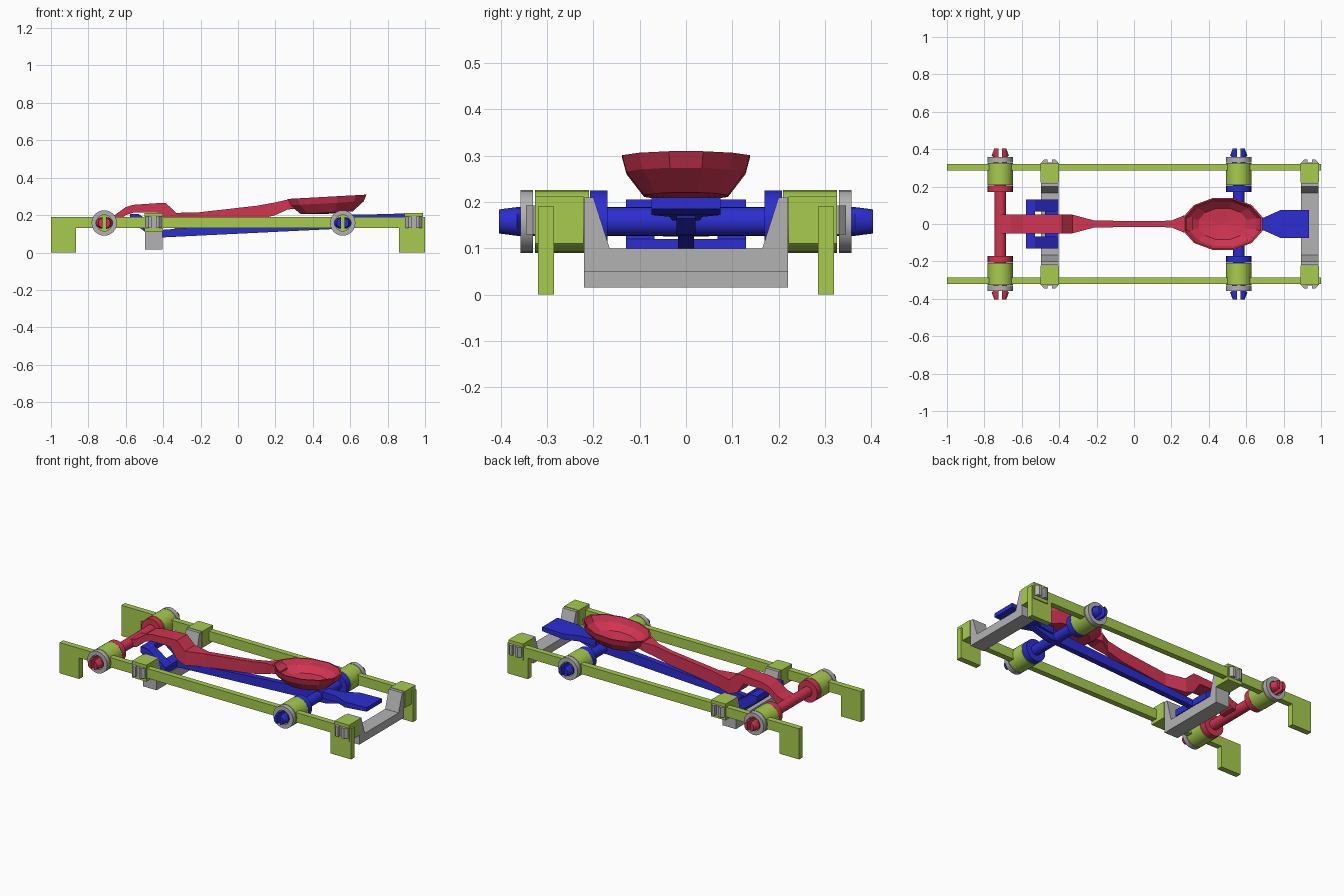
import bpy, bmesh, math

if "Cube" in bpy.data.objects:
    bpy.data.objects.remove(bpy.data.objects["Cube"])

def material(name, rgb):
    m = bpy.data.materials.new(name)
    m.diffuse_color = (*rgb, 1)
    m.use_nodes = True
    m.node_tree.nodes["Principled BSDF"].inputs["Base Color"].default_value = m.diffuse_color
    return m

GREEN = material("lime green", (0.39, 0.60, 0.075))
RED = material("crimson", (0.64, 0.035, 0.085))
BLUE = material("royal blue", (0.025, 0.027, 0.64))
GREY = material("light grey", (0.45, 0.45, 0.45))

def finish(name, bm, mat, smooth=False):
    bmesh.ops.recalc_face_normals(bm, faces=bm.faces)
    me = bpy.data.meshes.new(name)
    bm.to_mesh(me)
    bm.free()
    me.materials.append(mat)
    ob = bpy.data.objects.new(name, me)
    bpy.context.collection.objects.link(ob)
    if smooth:
        bpy.ops.object.select_all(action='DESELECT')
        ob.select_set(True)
        bpy.context.view_layer.objects.active = ob
        bpy.ops.object.shade_smooth_by_angle(angle=math.radians(35))
    return ob

def bridge(bm, a, b):
    n = len(a)
    for i in range(n):
        bm.faces.new((a[i], a[(i + 1) % n], b[(i + 1) % n], b[i]))

def extrude(name, pts, axis, t0, t1, mat):
    """Extrude a 2D outline along an axis."""
    place = {'x': lambda u, v, t: (t, u, v),
             'y': lambda u, v, t: (u, t, v),
             'z': lambda u, v, t: (u, v, t)}[axis]
    bm = bmesh.new()
    a, b = [[bm.verts.new(place(u, v, t)) for u, v in pts] for t in (t0, t1)]
    bridge(bm, a, b)
    bm.faces.new(a)
    bm.faces.new(b)
    return finish(name, bm, mat)

def box(name, x0, x1, y0, y1, z0, z1, mat):
    return extrude(name, [(x0, z0), (x1, z0), (x1, z1), (x0, z1)], 'y', y0, y1, mat)

def loft(name, stations, mat):
    """Rectangular beam along x from (x, top, bottom, half width) stations."""
    bm = bmesh.new()
    rings = [[bm.verts.new((x, y, z)) for y, z in ((-w, b), (w, b), (w, t), (-w, t))]
             for x, t, b, w in stations]
    for a, b in zip(rings, rings[1:]):
        bridge(bm, a, b)
    bm.faces.new(rings[0])
    bm.faces.new(rings[-1])
    return finish(name, bm, mat)

def lathe_y(name, x, z, profile, mat, n=24, closed=False):
    """Turn (radius, y) points about an axle parallel to y."""
    bm = bmesh.new()
    rings = [[bm.verts.new((x + r * math.cos(k * math.tau / n), y,
                            z + r * math.sin(k * math.tau / n))) for k in range(n)]
             for r, y in profile]
    for a, b in zip(rings, rings[1:]):
        bridge(bm, a, b)
    if closed:
        bridge(bm, rings[-1], rings[0])
    else:
        bm.faces.new(rings[0])
        bm.faces.new(rings[-1])
    return finish(name, bm, mat, True)

AXLE_Z = 0.158
AXLES = [("arm", -0.715, RED), ("lever", 0.56, BLUE)]
BARS = [("rear", -0.45, 0.015, 0.075), ("front", 0.94, 0.05, 0.10)]

# Side rails with feet
rail = [(-1, 0), (-0.865, 0), (-0.865, 0.13), (0.86, 0.13), (0.86, 0),
        (1, 0), (1, 0.19), (-1, 0.19)]
for s in (-1, 1):
    extrude("side_rail", rail, 'y', s * 0.285, s * 0.32, GREEN)

# Axles: shaft, collars, rail bosses, washers and split snap ends
for label, x, mat in AXLES:
    lathe_y(label + "_axle", x, AXLE_Z, [(0.031, -0.26), (0.031, 0.26)], mat)
    for s in (-1, 1):
        lathe_y(label + "_collar", x, AXLE_Z, [(0.067, s * 0.17), (0.067, s * 0.207)], mat)
        lathe_y(label + "_boss", x, AXLE_Z, [(0.068, s * 0.209), (0.068, s * 0.326)], GREEN)
        lathe_y(label + "_washer", x, AXLE_Z,
                [(0.043, s * 0.33), (0.068, s * 0.33), (0.068, s * 0.358), (0.043, s * 0.358)],
                GREY, closed=True)
        for h in (-1, 1):
            bm = bmesh.new()
            rings = []
            for y, rx, rz in ((0.25, 0.036, 0.031), (0.358, 0.036, 0.031),
                              (0.365, 0.046, 0.031), (0.404, 0.032, 0.026)):
                ang = [math.radians(-90 + 22.5 * k) for k in range(9)]
                rings.append([bm.verts.new((x + h * (0.01 + (rx - 0.01) * math.cos(a)),
                                            s * y, AXLE_Z + rz * math.sin(a))) for a in ang])
            for a, b in zip(rings, rings[1:]):
                bridge(bm, a, b)
            bm.faces.new(rings[0])
            bm.faces.new(rings[-1])
            finish(label + "_snap_end", bm, mat, True)

# U-shaped cross bars held in sockets by snap clips
for label, x, bottom, top in BARS:
    u = [(-0.22, bottom), (0.22, bottom), (0.22, 0.21), (0.20, 0.21), (0.165, top),
         (-0.165, top), (-0.20, 0.21), (-0.22, 0.21)]
    extrude(label + "_cross_bar", u, 'x', x - 0.046, x + 0.046, GREY)
    for s in (-1, 1):
        box(label + "_socket", x - 0.05, x + 0.05, s * 0.221, s * 0.326, 0.11, 0.212, GREEN)
        box(label + "_clip_core", x - 0.036, x + 0.036, s * 0.30, s * 0.328, 0.13, 0.192, GREY)
        for h in (-1, 1):
            clip = [(0.012, 0.30), (0.012, 0.346), (0.028, 0.346), (0.044, 0.33), (0.036, 0.30)]
            extrude(label + "_clip", [(x + h * a, s * b) for a, b in clip], 'z',
                    0.13, 0.192, GREY)

# Throwing arm: arched heel narrowing to a thin shaft
loft("throwing_arm", [
    (-0.735, 0.178, 0.135, 0.05), (-0.66, 0.20, 0.15, 0.05), (-0.60, 0.243, 0.20, 0.05),
    (-0.56, 0.255, 0.213, 0.05), (-0.43, 0.264, 0.213, 0.05), (-0.385, 0.264, 0.145, 0.05),
    (-0.33, 0.212, 0.125, 0.05), (-0.21, 0.215, 0.135, 0.018), (0.10, 0.25, 0.175, 0.016),
    (0.20, 0.268, 0.20, 0.018), (0.265, 0.283, 0.23, 0.045), (0.315, 0.252, 0.235, 0.035)], RED)

# Faceted oval bowl, hollow on top
bm = bmesh.new()
N = 12
def bowl_point(f, drop, a=0.0):
    x = 0.475 + 0.215 * f * math.cos(a)
    return bm.verts.new((x, 0.14 * f * math.sin(a), 0.298 + (x - 0.475) * 0.055 + drop))
rings = [[bowl_point(f, d, (k + 0.5) * math.tau / N) for k in range(N)]
         for f, d in ((0.62, -0.068), (0.87, -0.033), (0.97, 0.0), (1.02, 0.0),
                      (0.95, -0.035), (0.67, -0.085))]
for a, b in zip(rings, rings[1:]):
    bridge(bm, a, b)
for ring, d in ((rings[0], -0.078), (rings[-1], -0.092)):
    c = bowl_point(0, d)
    for k in range(N):
        bm.faces.new((ring[k], ring[(k + 1) % N], c))
finish("bowl", bm, RED)

# Trigger lever: beam, finger paddle and lifting fork
loft("lever_beam", [(-0.42, 0.12, 0.08, 0.017), (0.50, 0.188, 0.125, 0.017),
                    (0.62, 0.20, 0.13, 0.02), (0.74, 0.20, 0.165, 0.02)], BLUE)
loft("finger_paddle", [(0.60, 0.202, 0.16, 0.03), (0.695, 0.203, 0.168, 0.035),
                       (0.785, 0.206, 0.172, 0.075), (0.935, 0.210, 0.185, 0.075)], BLUE)
box("fork_base", -0.475, -0.405, -0.13, 0.13, 0.08, 0.12, BLUE)
box("fork_bar", -0.578, -0.53, -0.13, 0.13, 0.168, 0.205, BLUE)
fork = [(-0.475, 0.095), (-0.43, 0.08), (-0.405, 0.12), (-0.53, 0.205),
        (-0.578, 0.205), (-0.578, 0.17)]
for s in (-1, 1):
    extrude("fork_arm", fork, 'y', s * 0.068, s * 0.13, BLUE)
